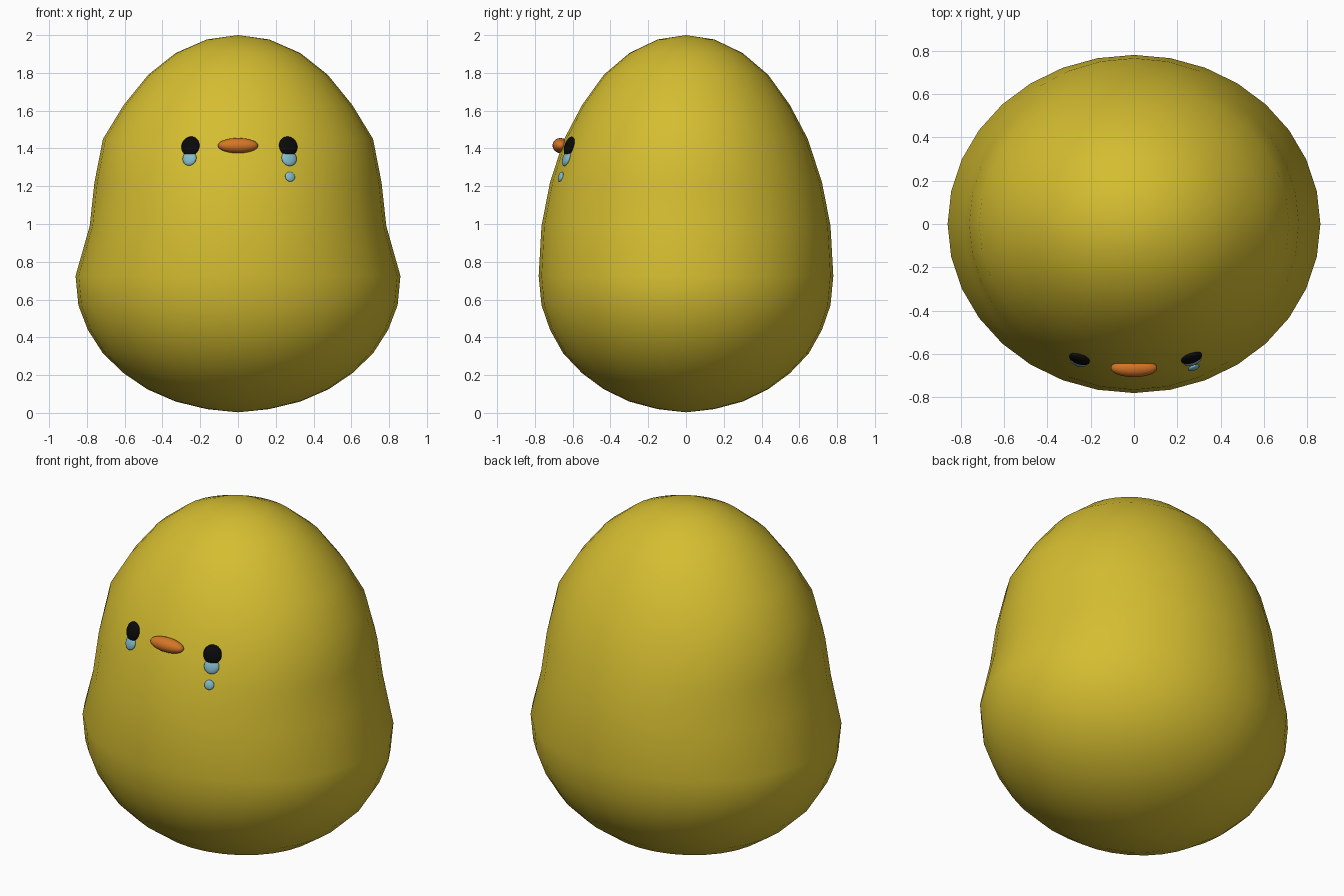
import bpy, bmesh, math
from mathutils import Vector

cube = bpy.data.objects.get("Cube")
if cube:
    bpy.data.objects.remove(cube, do_unlink=True)


def material(name, rgb, rough=0.6):
    m = bpy.data.materials.new(name)
    m.use_nodes = True
    m.diffuse_color = (*rgb, 1)
    bsdf = m.node_tree.nodes["Principled BSDF"]
    bsdf.inputs["Base Color"].default_value = (*rgb, 1)
    bsdf.inputs["Roughness"].default_value = rough
    return m


YELLOW = material("yellow", (0.66, 0.51, 0.03))
ORANGE = material("orange", (0.66, 0.18, 0.02))
BLACK = material("black", (0.003, 0.003, 0.003))
BLUE = material("tear blue", (0.23, 0.50, 0.60))

# Body rings from bottom to top: height, half width, half depth
RINGS = [(0.02, 0.165, 0.15), (0.06, 0.33, 0.30), (0.125, 0.48, 0.435),
         (0.21, 0.605, 0.55), (0.315, 0.715, 0.65), (0.44, 0.795, 0.72),
         (0.57, 0.845, 0.765), (0.725, 0.86, 0.78), (0.99, 0.785, 0.765),
         (1.22, 0.76, 0.72), (1.45, 0.715, 0.645), (1.63, 0.605, 0.55),
         (1.79, 0.475, 0.435), (1.905, 0.33, 0.30), (1.977, 0.165, 0.15)]
SEGMENTS = 32


def radii(z):
    """Half width and half depth of the body at height z."""
    for a, b in zip(RINGS, RINGS[1:]):
        if a[0] <= z <= b[0]:
            t = (z - a[0]) / (b[0] - a[0])
            return a[1] + t * (b[1] - a[1]), a[2] + t * (b[2] - a[2])


def front_point(x, z):
    """Point on the front of the body."""
    rx, ry = radii(z)
    return Vector((x, -ry * math.sqrt(1 - (x / rx) ** 2), z))


def smooth_object(name, bm, mat):
    bmesh.ops.recalc_face_normals(bm, faces=bm.faces)
    for f in bm.faces:
        f.smooth = True
    mesh = bpy.data.meshes.new(name)
    bm.to_mesh(mesh)
    bm.free()
    mesh.materials.append(mat)
    obj = bpy.data.objects.new(name, mesh)
    bpy.context.collection.objects.link(obj)
    return obj


# Body: stacked elliptical rings closed by a pole at each end
bm = bmesh.new()
loops = []
for z, rx, ry in RINGS:
    angles = [2 * math.pi * i / SEGMENTS for i in range(SEGMENTS)]
    loops.append([bm.verts.new((rx * math.cos(a), ry * math.sin(a), z)) for a in angles])
bottom, top = bm.verts.new((0, 0, 0.003)), bm.verts.new((0, 0, 2))
for i in range(SEGMENTS):
    j = (i + 1) % SEGMENTS
    for lo, hi in zip(loops, loops[1:]):
        bm.faces.new((lo[i], lo[j], hi[j], hi[i]))
    bm.faces.new((bottom, loops[0][j], loops[0][i]))
    bm.faces.new((top, loops[-1][i], loops[-1][j]))
smooth_object("body", bm, YELLOW)


def bead(name, x, z, size, mat, on_skin=True, lift=0.0):
    """Ellipsoid on the front; size is width, thickness, height (radii)."""
    bm = bmesh.new()
    bmesh.ops.create_uvsphere(bm, u_segments=32, v_segments=16, radius=1)
    bmesh.ops.scale(bm, vec=size, verts=bm.verts)
    obj = smooth_object(name, bm, mat)
    p = front_point(x, z)
    if on_skin:
        # Lean the bead back and turn it so it lies along the body
        du = front_point(x + 0.03, z) - front_point(x - 0.03, z)
        dv = front_point(x, z + 0.03) - front_point(x, z - 0.03)
        n = du.cross(dv).normalized()
        obj.rotation_euler = (-math.asin(n.z), 0, math.atan2(n.x, -n.y))
        p += n * lift
    else:
        p.y -= lift
    obj.location = p
    return obj


# Face: eyes, beak and tears
bead("right_eye", -0.25, 1.41, (0.05, 0.02, 0.053), BLACK, lift=0.006)
bead("left_eye", 0.264, 1.41, (0.051, 0.02, 0.053), BLACK, lift=0.006)
bead("beak", 0, 1.415, (0.107, 0.042, 0.04), ORANGE, on_skin=False, lift=0.008)
bead("right_tear", -0.256, 1.347, (0.038, 0.016, 0.04), BLUE, lift=0.002)
bead("left_tear", 0.27, 1.347, (0.042, 0.016, 0.042), BLUE, lift=0.002)
bead("left_tear_drop", 0.275, 1.25, (0.027, 0.011, 0.027), BLUE, lift=0.002)
